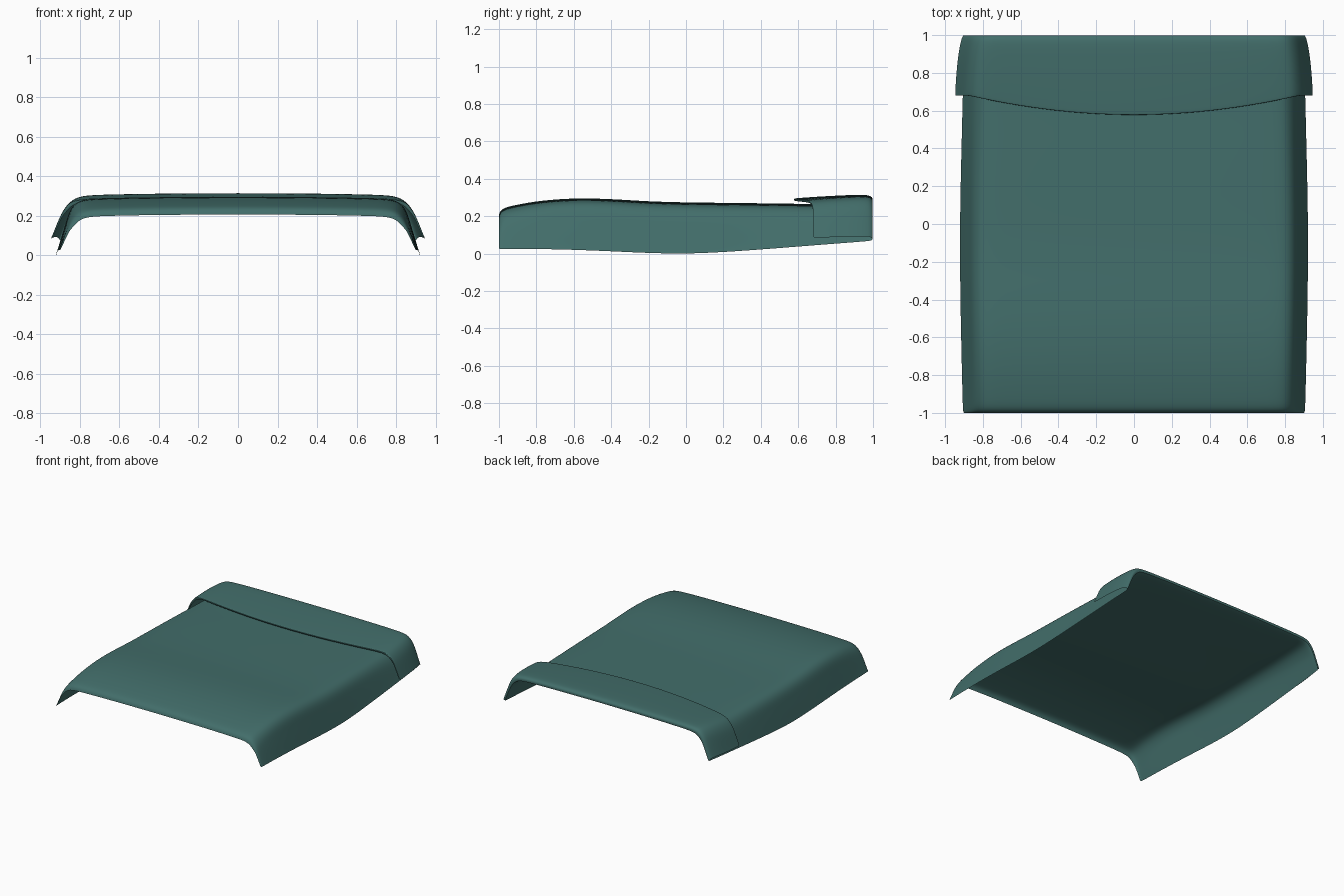
import bpy

# One flat teal fabric colour
teal = bpy.data.materials.new("teal_fabric")
teal.diffuse_color = (0.055, 0.155, 0.145, 1)


def half_section(top, bottom, w):
    """Right half of an arched cross-section: flat top, round shoulder, flared side."""
    drop = top - bottom
    return [(0, top), (w * 0.25, top - 0.001), (w * 0.5, top - 0.003),
            (w * 0.72, top - 0.007), (w - 0.145, top - 0.011),
            (w - 0.098, top - 0.026), (w - 0.066, top - 0.062),
            (w - 0.047, top - drop * 0.45), (w - 0.028, top - drop * 0.67),
            (w - 0.008, bottom + drop * 0.09), (w, bottom)]


def mirrored(half):
    return [(-x, z) for x, z in half[:0:-1]] + half


def sheet(name, rows):
    """Skin a grid of rows of 3D points and smooth it."""
    n = len(rows[0])
    verts = [p for r in rows for p in r]
    faces = [(j * n + i, j * n + i + 1, (j + 1) * n + i + 1, (j + 1) * n + i)
             for j in range(len(rows) - 1) for i in range(n - 1)]
    me = bpy.data.meshes.new(name)
    me.from_pydata(verts, [], faces)
    me.materials.append(teal)
    me.polygons.foreach_set("use_smooth", [True] * len(faces))
    ob = bpy.data.objects.new(name, me)
    bpy.context.collection.objects.link(ob)
    sub = ob.modifiers.new("smooth", 'SUBSURF')
    sub.levels = sub.render_levels = 2
    return ob


# Blanket: stations of (y, top, bottom, half width)
stations = [(-1.0, 0.207, 0.026, 0.900), (-0.995, 0.225, 0.026, 0.904),
            (-0.975, 0.246, 0.026, 0.906), (-0.9, 0.263, 0.026, 0.908),
            (-0.78, 0.284, 0.025, 0.911), (-0.6, 0.298, 0.021, 0.915),
            (-0.4, 0.293, 0.013, 0.919), (-0.2, 0.279, 0.003, 0.921),
            (0.0, 0.274, -0.001, 0.921), (0.2, 0.272, 0.008, 0.918),
            (0.45, 0.269, 0.026, 0.912), (0.7, 0.265, 0.046, 0.906),
            (0.9, 0.268, 0.061, 0.900), (0.98, 0.272, 0.068, 0.896),
            (0.997, 0.280, 0.071, 0.896)]
blanket_rows = [[(x, y, z) for x, z in mirrored(half_section(t, b, w))]
                for y, t, b, w in stations]
sheet("blanket", blanket_rows)

# Folded cuff: turns over at the head end, then runs forward to a curved lip
cuff = [(0.0, 1.0, 0.296, 0.078, 0.903), (0.03, 0.992, 0.309, 0.088, 0.909),
        (0.1, 0.965, 0.316, 0.093, 0.917), (0.35, 0.88, 0.313, 0.092, 0.932),
        (0.7, 0.77, 0.305, 0.088, 0.942), (0.93, 0.70, 0.298, 0.085, 0.946),
        (0.985, 0.683, 0.296, 0.087, 0.946), (1.0, 0.678, 0.293, 0.094, 0.944),
        (0.985, 0.683, 0.282, 0.094, 0.936)]
cuff_rows = [blanket_rows[-1]]
for f, _, t, b, w in cuff:
    row = []
    for x, z in mirrored(half_section(t, b, w)):
        lip = 0.573 + 0.105 * min(1, abs(x) / 0.87) ** 2
        row.append((x, 1.0 + (lip - 1.0) * f, z))
    cuff_rows.append(row)
sheet("folded_cuff", cuff_rows)
